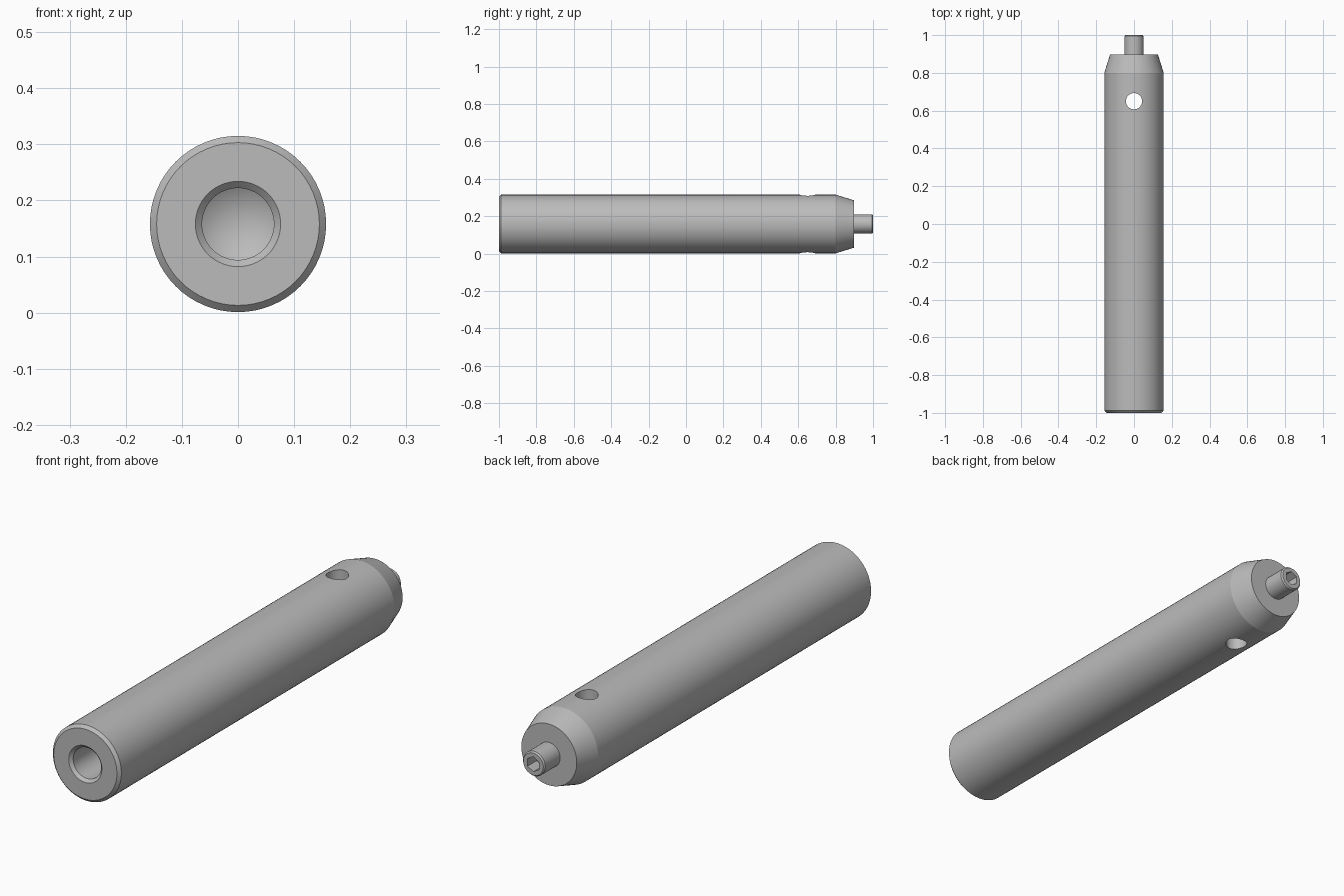
import bpy
import bmesh
import math
from mathutils import Matrix, Vector

cube = bpy.data.objects.get("Cube")
if cube:
    bpy.data.objects.remove(cube, do_unlink=True)

AXIS_Z = 0.158
RADIUS = 0.157

steel = bpy.data.materials.new("grey steel")
steel.use_nodes = True
GREY = (0.5, 0.5, 0.5, 1.0)
steel.diffuse_color = GREY
steel.node_tree.nodes["Principled BSDF"].inputs["Base Color"].default_value = GREY


def finish(name, bm):
    """Turn a bmesh into a grey object."""
    bmesh.ops.recalc_face_normals(bm, faces=bm.faces)
    mesh = bpy.data.meshes.new(name)
    bm.to_mesh(mesh)
    bm.free()
    mesh.materials.append(steel)
    obj = bpy.data.objects.new(name, mesh)
    bpy.context.collection.objects.link(obj)
    return obj


def lathe(name, profile, steps):
    """Revolve (radius, y) points around the long axis."""
    bm = bmesh.new()
    verts = [bm.verts.new((0, y, AXIS_Z + r)) for r, y in profile]
    edges = [bm.edges.new(pair) for pair in zip(verts, verts[1:])]
    bmesh.ops.spin(bm, geom=verts + edges, cent=(0, 0, AXIS_Z), axis=(0, 1, 0),
                   angle=math.tau, steps=steps, use_merge=True)
    bmesh.ops.remove_doubles(bm, verts=bm.verts, dist=0.0001)
    return finish(name, bm)


def cutter(name, sides, radius, depth, location, turn):
    """Hidden prism used to cut a hole."""
    bm = bmesh.new()
    bmesh.ops.create_cone(bm, cap_ends=True, segments=sides, radius1=radius,
                          radius2=radius, depth=depth,
                          matrix=Matrix.Translation(Vector(location)) @ turn)
    obj = finish(name, bm)
    obj.hide_render = True
    obj.hide_viewport = True
    return obj


def cut_and_smooth(obj, tool):
    cut = obj.modifiers.new("cut", "BOOLEAN")
    cut.operation = "DIFFERENCE"
    cut.solver = "EXACT"
    cut.object = tool
    bpy.ops.object.select_all(action="DESELECT")
    obj.select_set(True)
    bpy.context.view_layer.objects.active = obj
    bpy.ops.object.modifier_apply(modifier=cut.name)
    bpy.data.objects.remove(tool, do_unlink=True)
    bpy.ops.object.shade_smooth_by_angle(angle=math.radians(15))


# Round bar: drilled and countersunk front, chamfered rim, tapered back
bar = lathe("bar_body", [
    (0, -0.56), (0.064, -0.6), (0.064, -0.988), (0.076, -1.0),
    (0.145, -1.0), (RADIUS, -0.988), (RADIUS, 0.8), (0.127, 0.897), (0, 0.897),
], 64)

# Vertical cross hole near the back
cross_hole = cutter("cross_hole_cutter", 32, 0.043, 0.6,
                    (0, 0.65, AXIS_Z), Matrix.Identity(4))
cut_and_smooth(bar, cross_hole)

# Set screw sticking out of the back, with a hexagonal socket
screw = lathe("set_screw", [
    (0, 0.88), (0.051, 0.88), (0.051, 0.994), (0.046, 1.0), (0, 1.0),
], 32)
socket = cutter("hex_socket_cutter", 6, 0.031, 0.12,
                (0, 1.0, AXIS_Z), Matrix.Rotation(math.pi / 2, 4, "X"))
cut_and_smooth(screw, socket)
